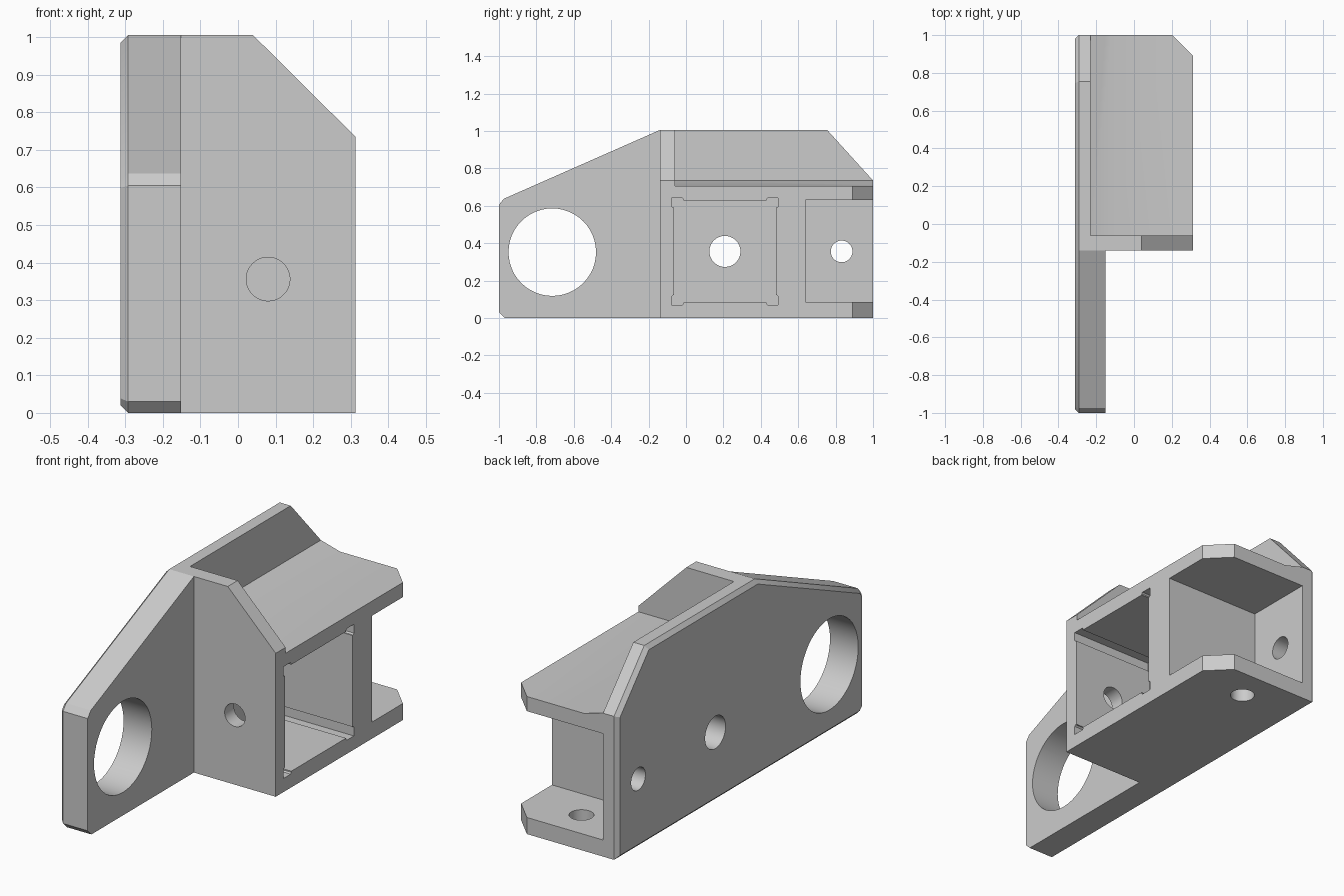
import bpy, bmesh, math
from mathutils import Vector

if "Cube" in bpy.data.objects:
    bpy.data.objects.remove(bpy.data.objects["Cube"], do_unlink=True)

grey = bpy.data.materials.new("plain grey")
grey.use_nodes = True
COLOUR = (0.6, 0.6, 0.6, 1)
grey.diffuse_color = COLOUR
grey.node_tree.nodes["Principled BSDF"].inputs["Base Color"].default_value = COLOUR


def prism(name, axis, outline, start, end):
    """Extrude a closed outline along x, y or z; the outline holds the other two axes in order."""
    k = "xyz".index(axis)

    def point(p, depth):
        co = list(p)
        co.insert(k, depth)
        return Vector(co)

    bm = bmesh.new()
    low = [bm.verts.new(point(p, start)) for p in outline]
    high = [bm.verts.new(point(p, end)) for p in outline]
    bm.faces.new(low)
    bm.faces.new(high)
    n = len(outline)
    for i in range(n):
        j = (i + 1) % n
        bm.faces.new((low[i], low[j], high[j], high[i]))
    bmesh.ops.recalc_face_normals(bm, faces=bm.faces)
    mesh = bpy.data.meshes.new(name)
    bm.to_mesh(mesh)
    bm.free()
    mesh.materials.append(grey)
    obj = bpy.data.objects.new(name, mesh)
    bpy.context.collection.objects.link(obj)
    return obj


def box(a0, a1, b0, b1):
    return [(a0, b0), (a1, b0), (a1, b1), (a0, b1)]


def circle(a, b, r, n=48):
    return [(a + r * math.cos(math.tau * i / n), b + r * math.sin(math.tau * i / n)) for i in range(n)]


def combine(target, tool, operation="DIFFERENCE"):
    mod = target.modifiers.new("combine", "BOOLEAN")
    mod.operation, mod.solver, mod.object = operation, "EXACT", tool
    bpy.context.view_layer.objects.active = target
    bpy.ops.object.modifier_apply(modifier=mod.name)
    bpy.data.objects.remove(tool, do_unlink=True)


# Side plate with a narrow bevel around its outer face
side = [(-0.97, 0), (1, 0), (1, 0.735), (0.755, 1.005), (-0.14, 1.005),
        (-0.975, 0.637), (-1, 0.605), (-1, 0.03)]
bracket = prism("bracket_body", "x", side, -0.312, -0.152)
bm = bmesh.new()
bm.from_mesh(bracket.data)
outer = [f for f in bm.faces if f.normal.x < -0.9]
outer_edges = list(outer[0].edges)
bmesh.ops.bevel(bm, geom=outer_edges, offset=0.02, segments=1, affect="EDGES")
bm.to_mesh(bracket.data)
bm.free()

# Block with the sloped front web
web = [(-0.2, 0), (0.312, 0), (0.312, 0.735), (0.04, 1.005), (-0.2, 1.005)]
combine(bracket, prism("block", "y", web, -0.14, 1), "UNION")

# Step behind the web, with a shallow ramp beside the plate
step = [(-0.23, 0.735), (-0.12, 0.705), (0.5, 0.705), (0.5, 1.2), (-0.23, 1.2)]
combine(bracket, prism("step_cutter", "y", step, -0.06, 1.2))

# Clipped rear corner of both flanges
corner = [(0.202, 1), (0.312, 0.89), (0.5, 0.7), (0.5, 1.2), (0.002, 1.2)]
combine(bracket, prism("corner_cutter", "z", corner, -0.1, 0.9))

# Square pocket with a relief notch in each corner
Y, Z = 0.208, 0.356
quarter = [(0.272, 0.228), (0.272, 0.234), (0.278, 0.234), (0.285, 0.241),
           (0.285, 0.286), (0.228, 0.286), (0.222, 0.279), (0.222, 0.273)]
quarter = [(0.272, 0.234)] + quarter[2:]
pocket = []
for sy, sz in ((1, 1), (-1, 1), (-1, -1), (1, -1)):
    part = [(Y + sy * a, Z + sz * b) for a, b in quarter]
    pocket += part if sy * sz > 0 else part[::-1]
combine(bracket, prism("pocket_cutter", "x", pocket, -0.152, 0.5))

# Open rear bay between the flanges
combine(bracket, prism("bay_cutter", "x", box(0.64, 1.2, 0.085, 0.63), -0.23, 0.5))

# Round holes: axis, centre, radius, start, end
for axis, a, b, r, start, end in (
        ("x", -0.715, 0.352, 0.234, -0.5, 0.0),
        ("x", Y, Z, 0.083, -0.5, 0.0),
        ("x", 0.832, Z, 0.058, -0.5, 0.0),
        ("y", 0.08, Z, 0.058, -0.3, 0.1),
        ("z", 0.01, 0.832, 0.058, -0.1, 0.2)):
    combine(bracket, prism("hole_cutter", axis, circle(a, b, r), start, end))

# Smooth hole walls, crisp edges elsewhere
bpy.ops.object.select_all(action="DESELECT")
bracket.select_set(True)
bpy.context.view_layer.objects.active = bracket
bpy.ops.object.shade_smooth_by_angle(angle=math.radians(20))
